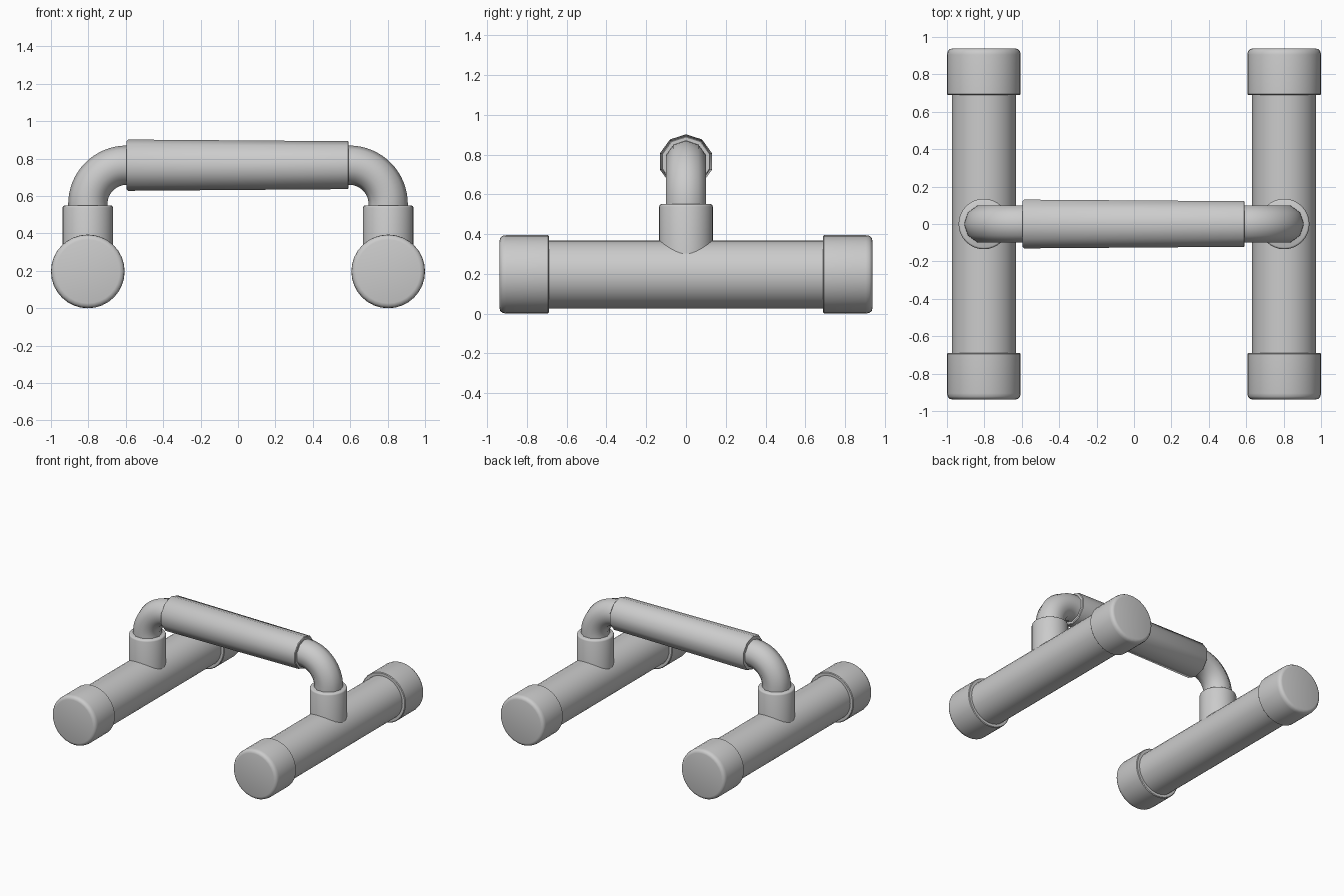
import bpy, bmesh
from math import sin, cos, pi, radians
from mathutils import Vector

if "Cube" in bpy.data.objects:
    bpy.data.objects.remove(bpy.data.objects["Cube"])

X, Z = 0.803, 0.197      # rail axis
GRIP_Z = 0.765           # handle axis height
BEND = 0.208             # elbow bend radius


def tube(name, stations, sides, side_dir, angle=42):
    """Skin rings given as (point, tangent, radius); side_dir is normal to the path."""
    bm = bmesh.new()
    s = Vector(side_dir)
    rings = []
    for p, t, r in stations:
        up = Vector(t).normalized().cross(s)
        rings.append([bm.verts.new(Vector(p) + r * (cos(2 * pi * i / sides) * up
                      + sin(2 * pi * i / sides) * s)) for i in range(sides)])
    for a, b in zip(rings, rings[1:]):
        for i in range(sides):
            j = (i + 1) % sides
            bm.faces.new((a[i], a[j], b[j], b[i]))
    bm.faces.new(rings[0])
    bm.faces.new(rings[-1])
    bmesh.ops.recalc_face_normals(bm, faces=bm.faces[:])
    me = bpy.data.meshes.new(name)
    bm.to_mesh(me)
    bm.free()
    me.polygons.foreach_set("use_smooth", [True] * len(me.polygons))
    me.set_sharp_from_angle(angle=radians(angle))
    ob = bpy.data.objects.new(name, me)
    bpy.context.collection.objects.link(ob)
    return ob


for side, sx in (("left", -1), ("right", 1)):
    x = sx * X
    # Floor rail
    tube(side + "_rail", [((x, y, Z), (0, 1, 0), 0.171) for y in (-0.85, 0.85)],
         32, (1, 0, 0))
    # Rounded end caps
    for end, sy in (("front", -1), ("back", 1)):
        prof = [(0.69, 0.185), (0.69, 0.192), (0.695, 0.197), (0.905, 0.197),
                (0.922, 0.194), (0.934, 0.185), (0.938, 0.170)]
        tube(f"{side}_{end}_cap", [((x, sy * y, Z), (0, sy, 0), r) for y, r in prof],
             32, (1, 0, 0))
    # Upright socket of the tee
    prof = [(Z, 0.135), (0.538, 0.135), (0.546, 0.132), (0.55, 0.125)]
    tube(side + "_socket", [((x, 0, z), (0, 0, 1), r) for z, r in prof],
         32, (1, 0, 0))
    # Bent elbow pipe
    cx, cz = sx * (X - BEND), GRIP_Z - BEND
    path = [((x, 0, 0.45), (0, 0, 1), 0.105)]
    for k in range(17):
        a = pi / 2 * k / 16
        path.append(((cx + sx * BEND * cos(a), 0, cz + BEND * sin(a)),
                     (-sx * sin(a), 0, cos(a)), 0.105))
    path.append(((sx * 0.5, 0, GRIP_Z), (-sx, 0, 0), 0.105))
    tube(side + "_elbow", path, 10, (0, 1, 0))

# Slightly tapered ten-sided grip sleeve
tube("grip", [((gx, 0, GRIP_Z), (1, 0, 0), r) for gx, r in
              ((-0.595, 0.130), (-0.587, 0.137), (0.587, 0.128), (0.592, 0.123))],
     10, (0, 1, 0))
